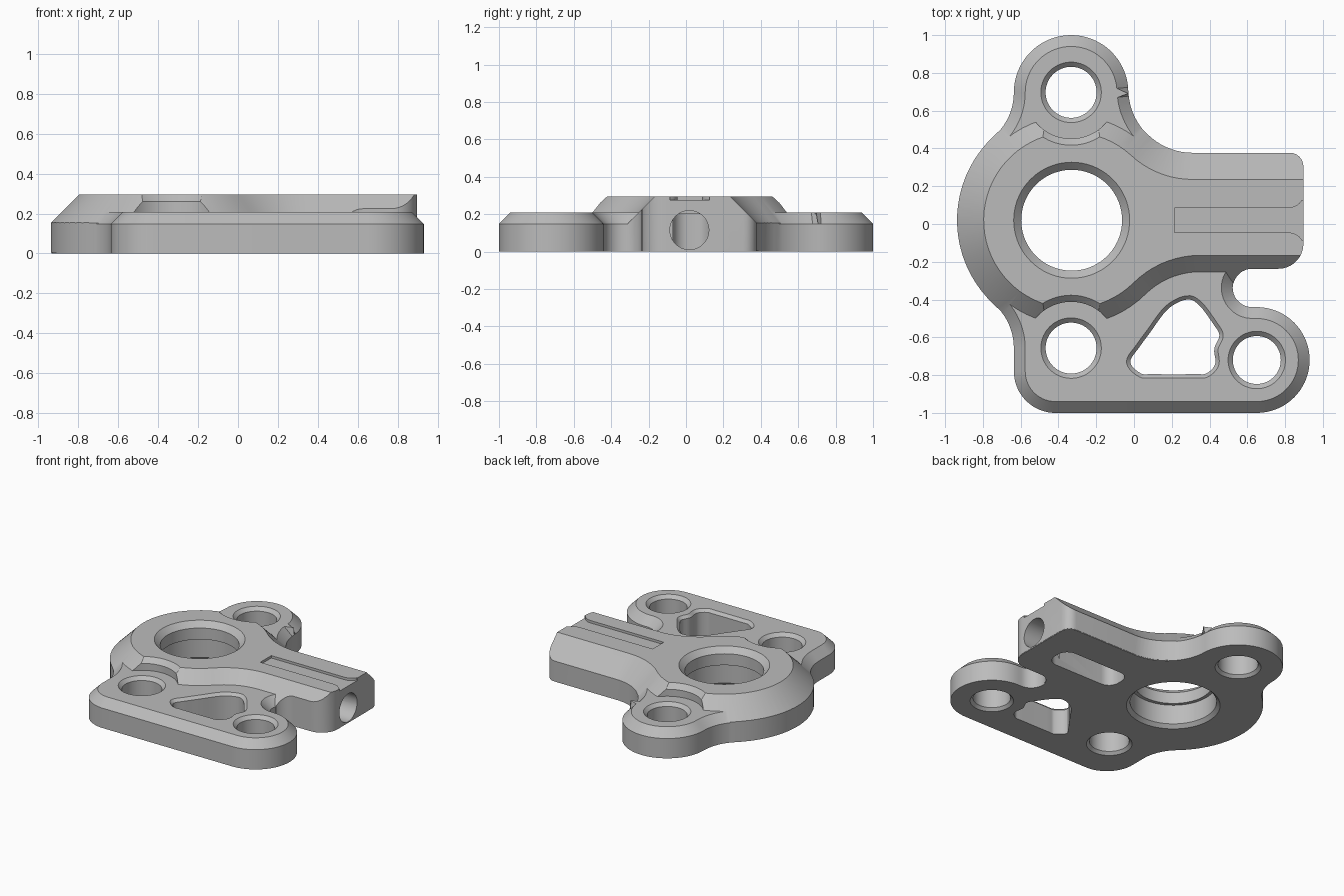
import bpy, bmesh, math
from mathutils import Vector, Matrix

cube = bpy.data.objects.get("Cube")
if cube:
    bpy.data.objects.remove(cube, do_unlink=True)

grey = bpy.data.materials.new("machined grey")
grey.use_nodes = True
grey.diffuse_color = (0.5, 0.5, 0.5, 1)
grey.node_tree.nodes["Principled BSDF"].inputs["Base Color"].default_value = (0.5, 0.5, 0.5, 1)


def arc(x, y, r, a0, a1, step=5):
    n = max(2, round(abs(a1 - a0) / step))
    angles = [math.radians(a0 + (a1 - a0) * i / n) for i in range(n + 1)]
    return [(x + r * math.cos(a), y + r * math.sin(a)) for a in angles]


def circle(x, y, r):
    return arc(x, y, r, 0, 360)[:-1]


def rounded_box(x0, x1, y0, y1, r):
    return (arc(x1 - r, y0 + r, r, -90, 0, 15) + arc(x1 - r, y1 - r, r, 0, 90, 15)
            + arc(x0 + r, y1 - r, r, 90, 180, 15) + arc(x0 + r, y0 + r, r, 180, 270, 15))


def smooth_loop(points, n=5):
    """Closed curve through the given points."""
    pts = [Vector(p) for p in points]
    out = []
    for i in range(len(pts)):
        a, b, c, d = (pts[(i + k) % len(pts)] for k in (-1, 0, 1, 2))
        for j in range(n):
            t = j / n
            out.append(0.5 * (2 * b + (c - a) * t + (2 * a - 5 * b + 4 * c - d) * t ** 2
                              + (3 * b - a - 3 * c + d) * t ** 3))
    return out


def inset(points, d):
    out = []
    for i, p in enumerate(points):
        e1 = (p - points[i - 1]).normalized()
        e2 = (points[(i + 1) % len(points)] - p).normalized()
        n1, n2 = Vector((-e1.y, e1.x)), Vector((-e2.y, e2.x))
        out.append(p + (n1 + n2) * (d / max(1 + n1.dot(n2), 0.5)))
    return out


def loft(name, outline, levels):
    """Solid from a counter-clockwise outline; levels are (inset, z)."""
    pts = []
    for p in map(Vector, outline):
        if not pts or (p - pts[-1]).length > 0.005:
            pts.append(p)
    if (pts[0] - pts[-1]).length < 0.005:
        pts.pop()
    bm = bmesh.new()
    rings = [[bm.verts.new((p.x, p.y, z)) for p in inset(pts, d)] for d, z in levels]
    bm.faces.new(rings[0][::-1])
    bm.faces.new(rings[-1])
    n = len(pts)
    for lo, hi in zip(rings, rings[1:]):
        for i in range(n):
            j = (i + 1) % n
            bm.faces.new((lo[i], lo[j], hi[j], hi[i]))
    mesh = bpy.data.meshes.new(name)
    bm.to_mesh(mesh)
    bm.free()
    mesh.materials.append(grey)
    obj = bpy.data.objects.new(name, mesh)
    bpy.context.scene.collection.objects.link(obj)
    return obj


def combine(target, tool, operation):
    mod = target.modifiers.new(operation, "BOOLEAN")
    mod.operation, mod.solver, mod.object = operation, "EXACT", tool
    bpy.context.view_layer.update()
    result = target.evaluated_get(bpy.context.evaluated_depsgraph_get())
    mesh = bpy.data.meshes.new_from_object(result)
    target.modifiers.clear()
    target.data = mesh
    bpy.data.objects.remove(tool, do_unlink=True)


EAR_X, EAR_BACK, EAR_FRONT = -0.333, 0.697, -0.657
HUB = (-0.33, 0.02)
NECK_X, NECK_R, NECK_A = -0.94694, 0.31094, 47.658

# Overall outline of the base plate
silhouette = (
    arc(EAR_X, EAR_BACK, 0.303, 0, 180)                      # back ear
    + arc(NECK_X, EAR_BACK, NECK_R, 0, -NECK_A)              # back left neck
    + arc(*HUB, 0.605, 180 - NECK_A, 180 + NECK_A)           # hub
    + arc(NECK_X, EAR_FRONT, NECK_R, NECK_A, 0)              # front left neck
    + arc(-0.416, -0.78, 0.22, 180, 270)                     # front left corner
    + arc(0.65, -0.72, 0.28, 270, 450)                       # right ear
    + arc(0.625, -0.3375, 0.1025, 270, 90, 10)               # notch beside the arm
    + arc(0.765, -0.105, 0.13, 270, 360, 10)                 # arm corners
    + arc(0.825, 0.305, 0.07, 0, 90, 15)
    + arc(0.31, 0.715, 0.34, 270, 181.5))                    # back right fillet
body = loft("bracket_body", silhouette, [(0, 0), (0, 0.148), (0.06, 0.208)])

# Raised hub and arm with a wide chamfer, trimmed to the plate outline
boss_outline = (
    arc(*HUB, 0.605, 47.4, 314.8)
    + arc(0.35, -0.665, 0.36, 134.8, 90)
    + [(1.2, -0.305), (1.2, 0.375)]
    + arc(0.31, 0.715, 0.34, 270, 227.4))
boss = loft("boss", boss_outline, [(-0.004, -0.1), (-0.004, 0.152), (0.139, 0.295)])
combine(boss, loft("trim", silhouette, [(-0.002, 0.004), (-0.002, 0.5)]), "INTERSECT")

# Round clearances in the boss around the ear holes
for y in (EAR_BACK, EAR_FRONT):
    tool = loft("clearance", circle(EAR_X, y, 0.245), [(0, 0.205), (0, 0.26), (-0.05, 0.31)])
    combine(boss, tool, "DIFFERENCE")
combine(body, boss, "UNION")

# Chamfered bolt holes
for x, y, r in ((EAR_X, EAR_BACK, 0.135), (EAR_X, EAR_FRONT, 0.135), (0.65, -0.72, 0.127)):
    tool = loft("bolt_hole", circle(x, y, r),
                [(-0.03, -0.01), (0, 0.02), (0, 0.183), (-0.04, 0.223)])
    combine(body, tool, "DIFFERENCE")

# Stepped main bore
combine(body, loft("bore", circle(*HUB, 0.267),
                   [(-0.06, -0.01), (-0.025, 0.025), (-0.025, 0.17), (0, 0.17),
                    (0, 0.255), (-0.06, 0.315)]), "DIFFERENCE")

# Rounded triangular window
window = smooth_loop([(-0.02, -0.73), (0.035, -0.79), (0.1, -0.795), (0.32, -0.795),
                      (0.385, -0.79), (0.43, -0.74), (0.425, -0.66), (0.452, -0.59),
                      (0.42, -0.53), (0.345, -0.43), (0.28, -0.40), (0.18, -0.45),
                      (0.085, -0.575), (0.03, -0.65)])
combine(body, loft("window", window, [(0, -0.1), (0, 0.188), (-0.04, 0.228)]), "DIFFERENCE")

# Shallow groove along the arm, flared at its end
groove = ([(0.215, -0.045), (0.8, -0.045)] + arc(0.82, -0.125, 0.08, 90, 30, 15) + [(1, -0.085)]
          + [(1, 0.125)] + arc(0.82, 0.165, 0.08, -30, -90, 15) + [(0.8, 0.085), (0.215, 0.085)])
combine(body, loft("groove", groove, [(0, 0.277), (0, 0.4)]), "DIFFERENCE")

# Pocket under the arm and the cross hole from the arm end into it
combine(body, loft("pocket", rounded_box(0.15, 0.71, -0.07, 0.13, 0.08),
                   [(0, -0.1), (0, 0.2)]), "DIFFERENCE")
end_hole = loft("end_hole", circle(0, 0, 0.104), [(0, 0.6), (0, 1.1)])
end_hole.data.transform(Matrix.Translation((0, 0.018, 0.115)) @ Matrix.Rotation(math.pi / 2, 4, "Y"))
combine(body, end_hole, "DIFFERENCE")

# Smooth curved walls, keep chamfer edges crisp
bpy.ops.object.select_all(action="DESELECT")
body.select_set(True)
bpy.context.view_layer.objects.active = body
bpy.ops.object.shade_smooth_by_angle(angle=math.radians(25))
